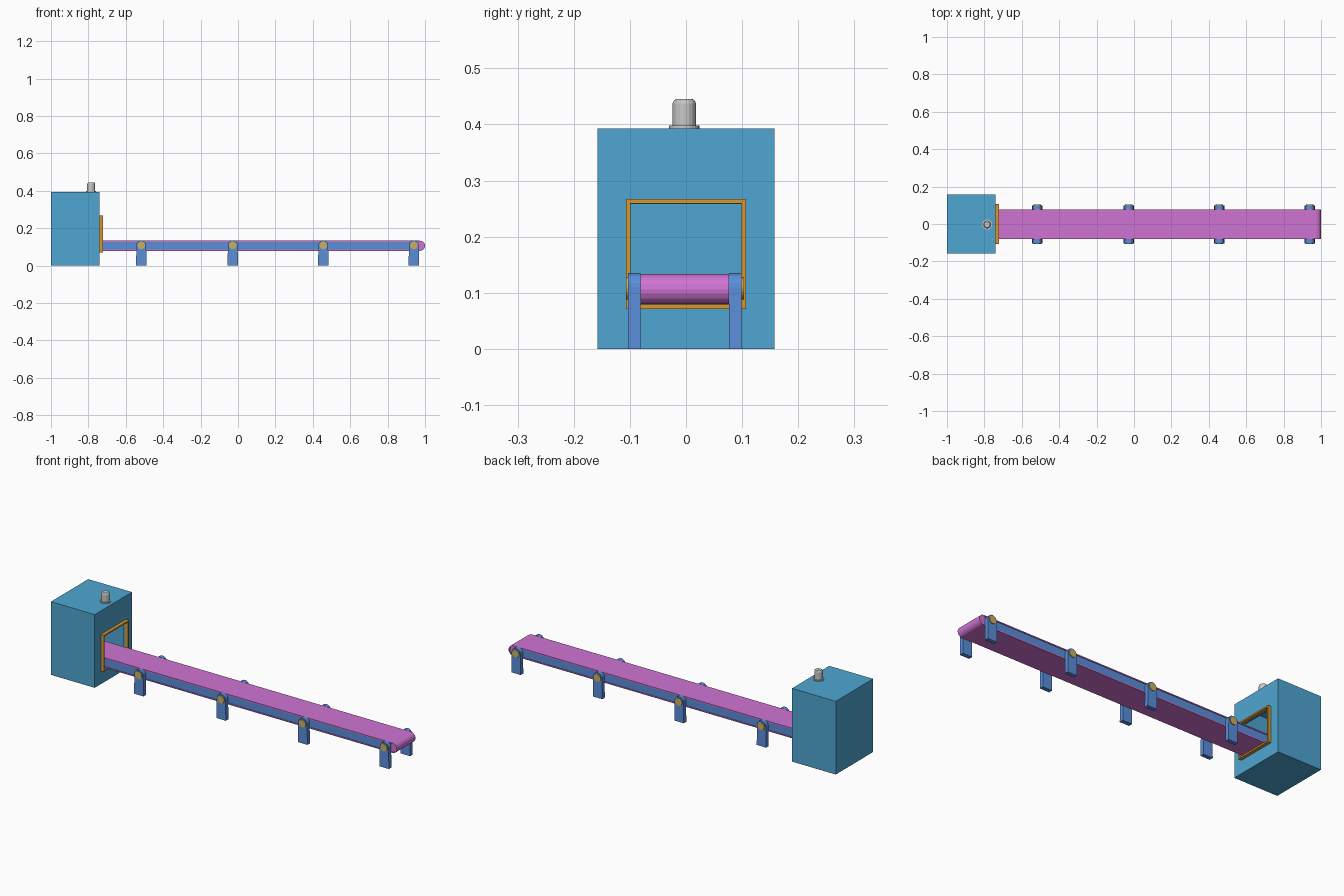
import bpy, bmesh
from math import pi, sin, cos
from mathutils import Matrix

cube = bpy.data.objects.get("Cube")
if cube:
    bpy.data.objects.remove(cube, do_unlink=True)


def material(name, rgb):
    """Flat colour from display values, stored as linear."""
    lin = [((c / 255 + 0.055) / 1.055) ** 2.4 for c in rgb] + [1]
    m = bpy.data.materials.new(name)
    m.use_nodes = True
    m.diffuse_color = lin
    m.node_tree.nodes["Principled BSDF"].inputs["Base Color"].default_value = lin
    return m


TEAL = material("cabinet blue", (78, 166, 210))
PINK = material("belt pink", (208, 116, 212))
BLUE = material("frame blue", (90, 142, 217))
GOLD = material("trim gold", (214, 152, 46))
BRASS = material("cap brass", (206, 176, 92))
GREY = material("beacon grey", (200, 200, 200))

BELT_Y = -0.002     # centre line of the conveyor
BELT_Z = 0.106      # roller axis height
BELT_R = 0.027


def finish(bm, name, mat):
    bmesh.ops.recalc_face_normals(bm, faces=bm.faces)
    me = bpy.data.meshes.new(name)
    bm.to_mesh(me)
    bm.free()
    me.materials.append(mat)
    ob = bpy.data.objects.new(name, me)
    bpy.context.collection.objects.link(ob)
    return ob


def box(name, lo, hi, mat):
    bm = bmesh.new()
    bmesh.ops.create_cube(bm, size=1)
    for v in bm.verts:
        v.co = [(a + b) / 2 + c * (b - a) for a, b, c in zip(lo, hi, v.co)]
    return finish(bm, name, mat)


def extrude_xz(name, profile, y0, y1, mat):
    """Extrude a closed x-z outline along y."""
    bm = bmesh.new()
    face = bm.faces.new([bm.verts.new((x, y0, z)) for x, z in profile])
    ext = bmesh.ops.extrude_face_region(bm, geom=[face])
    verts = [g for g in ext["geom"] if isinstance(g, bmesh.types.BMVert)]
    bmesh.ops.translate(bm, verts=verts, vec=(0, y1 - y0, 0))
    return finish(bm, name, mat)


def lathe(name, profile, x, y, mat, sides=16):
    """Revolve a radius-height profile about a vertical axis."""
    bm = bmesh.new()
    rings = [[bm.verts.new((x + r * cos(2 * pi * i / sides),
                            y + r * sin(2 * pi * i / sides), z))
              for i in range(sides)] for r, z in profile]
    for a, b in zip(rings, rings[1:]):
        for i in range(sides):
            j = (i + 1) % sides
            bm.faces.new((a[i], a[j], b[j], b[i]))
    bm.faces.new(rings[0])
    bm.faces.new(rings[-1])
    return finish(bm, name, mat)


def rod(name, x, z, r, y0, y1, mat, sides=20):
    """Cylinder lying along y."""
    bm = bmesh.new()
    bmesh.ops.create_cone(bm, cap_ends=True, segments=sides, radius1=r, radius2=r,
                          depth=abs(y1 - y0),
                          matrix=Matrix.Translation((x, (y0 + y1) / 2, z))
                          @ Matrix.Rotation(pi / 2, 4, "X"))
    return finish(bm, name, mat)


def stadium(x0, x1, r, n=10):
    right = [(x1 + r * sin(pi * i / n), BELT_Z + r * cos(pi * i / n)) for i in range(n + 1)]
    left = [(x0 - r * sin(pi * i / n), BELT_Z - r * cos(pi * i / n)) for i in range(n + 1)]
    return right + left


# Hollow cabinet with a doorway cut in its +x wall
cabinet = box("cabinet", (-1, -0.158, 0), (-0.74, 0.158, 0.393), TEAL)
room = box("room_cutter", (-0.992, -0.15, 0.008), (-0.748, 0.15, 0.385), TEAL)
doorway = box("doorway_cutter", (-0.77, -0.099, 0.079), (-0.7, 0.099, 0.258), TEAL)
for cutter in (room, doorway):
    mod = cabinet.modifiers.new(cutter.name, "BOOLEAN")
    mod.object = cutter
    mod.operation = "DIFFERENCE"
    mod.solver = "EXACT"
    cutter.hide_render = True
    cutter.hide_viewport = True
    cutter.display_type = "WIRE"

# Gold doorway trim
for side in (-1, 1):
    y0, y1 = sorted((side * 0.099, side * 0.107))
    box("door_trim_side", (-0.74, y0, 0.071), (-0.722, y1, 0.267), GOLD)
for name, z in (("door_trim_sill", 0.071), ("door_trim_head", 0.259)):
    box(name, (-0.74, -0.099, z), (-0.722, 0.099, z + 0.008), GOLD)

# Beacon on the roof
lathe("beacon_base", [(0.027, 0.393), (0.027, 0.398)], -0.785, -0.003, GREY)
lathe("beacon", [(0.021, 0.398), (0.021, 0.437), (0.019, 0.442), (0.015, 0.445)],
      -0.785, -0.003, GREY)

# Belt loop: two matching outlines bridged into an open-sided band
X0, X1 = -0.93, 1 - BELT_R
bm = bmesh.new()
loops = [[bm.verts.new((x, BELT_Y + y, z)) for x, z in stadium(X0, X1, r)]
         for r, y in ((BELT_R, -0.079), (BELT_R, 0.079), (0.021, 0.079), (0.021, -0.079))]
for a, b in zip(loops, loops[1:] + loops[:1]):
    for i in range(len(a)):
        j = (i + 1) % len(a)
        bm.faces.new((a[i], a[j], b[j], b[i]))
finish(bm, "belt", PINK)

# End rollers and the bed between them
for x in (X0, X1):
    rod("end_roller", x, BELT_Z, 0.021, BELT_Y - 0.077, BELT_Y + 0.077, PINK)
box("belt_bed", (X0 + 0.022, BELT_Y - 0.076, BELT_Z - 0.021),
    (X1 - 0.022, BELT_Y + 0.076, BELT_Z + 0.021), BLUE)

# Arched legs with round axle caps
for x in (-0.517, -0.028, 0.456, 0.94):
    arch = [(x + 0.026 * cos(pi * i / 10), 0.109 + 0.026 * sin(pi * i / 10))
            for i in range(11)]
    outline = [(x + 0.028, 0)] + arch + [(x - 0.028, 0)]
    for side in (-1, 1):
        y = [BELT_Y + side * d for d in (0.079, 0.101, 0.105)]
        extrude_xz("leg", outline, y[0], y[1], BLUE)
        rod("axle_cap", x, 0.108, 0.02, y[1], y[2], BRASS)
